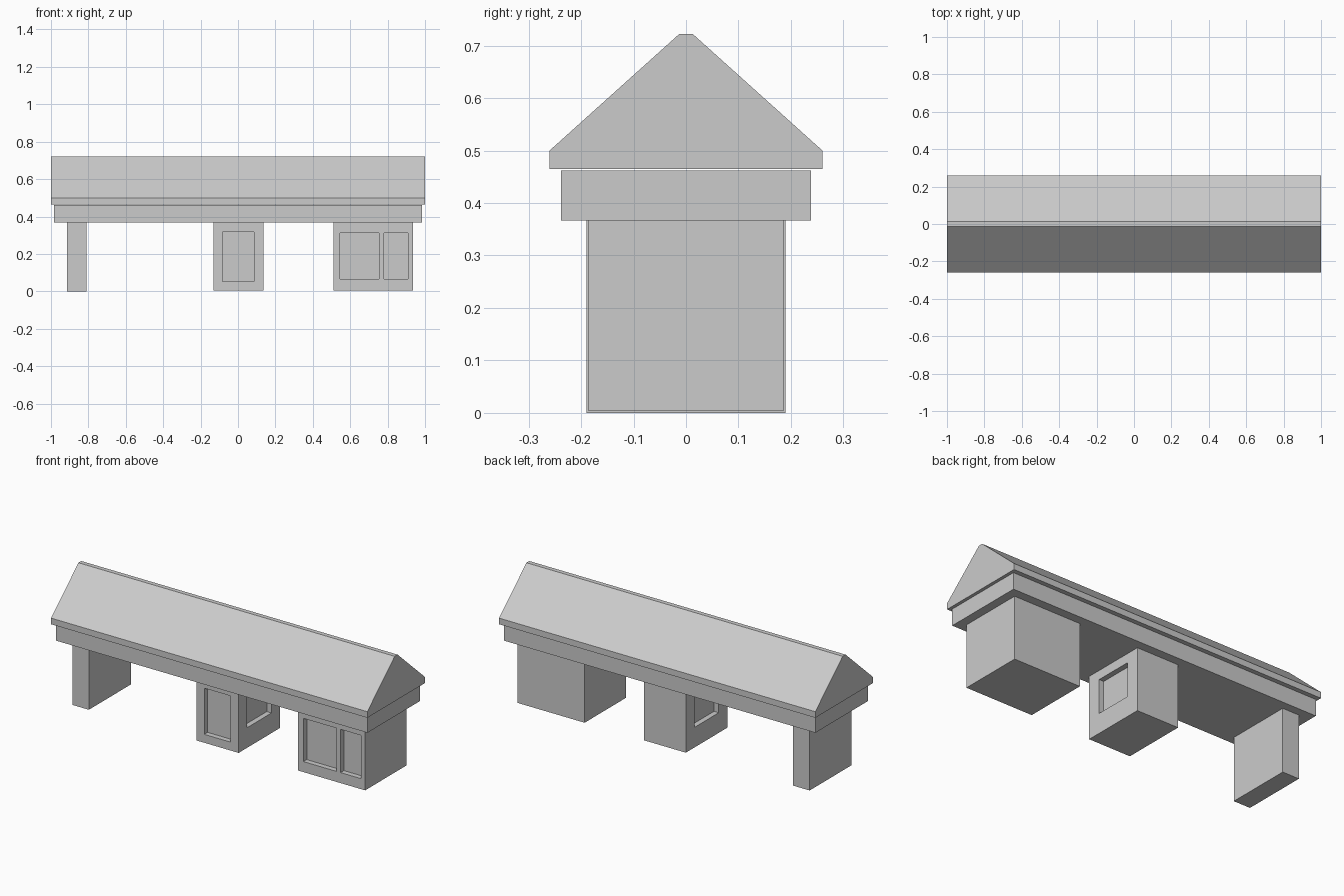
import bpy, bmesh

if "Cube" in bpy.data.objects:
    bpy.data.objects.remove(bpy.data.objects["Cube"])


def finish(name, bm):
    bmesh.ops.recalc_face_normals(bm, faces=bm.faces[:])
    mesh = bpy.data.meshes.new(name)
    bm.to_mesh(mesh)
    bm.free()
    ob = bpy.data.objects.new(name, mesh)
    bpy.context.collection.objects.link(ob)
    return ob


def box(name, x, y, z):
    bm = bmesh.new()
    bmesh.ops.create_cube(bm, size=1)
    for v in bm.verts:
        v.co = [r[0] if c < 0 else r[1] for c, r in zip(v.co, (x, y, z))]
    return finish(name, bm)


def recess(ob, name, x, y, z):
    """Cut a shallow window niche with a hidden box."""
    cutter = box(name, x, y, z)
    cutter.hide_render = True
    cutter.hide_set(True)
    cutter.display_type = 'WIRE'
    mod = ob.modifiers.new(name, 'BOOLEAN')
    mod.object = cutter
    mod.operation = 'DIFFERENCE'
    mod.solver = 'EXACT'


# Gabled roof with fascia and a narrow flat ridge
profile = [(-0.26, 0.465), (0.26, 0.465), (0.26, 0.50),
           (0.013, 0.722), (-0.013, 0.722), (-0.26, 0.50)]
bm = bmesh.new()
face = bm.faces.new([bm.verts.new((-1, y, z)) for y, z in profile])
ext = bmesh.ops.extrude_face_region(bm, geom=[face], use_keep_orig=True)
bmesh.ops.translate(bm, vec=(2, 0, 0),
                    verts=[g for g in ext['geom'] if isinstance(g, bmesh.types.BMVert)])
finish("roof", bm)

# Long beam under the roof
box("beam", (-0.985, 0.985), (-0.238, 0.238), (0.367, 0.462))

# Supporting blocks
box("left_pier", (-0.915, -0.81), (-0.19, 0.19), (0, 0.368))
F, B, D = -0.187, 0.187, 0.03
booth = box("middle_booth", (-0.13, 0.135), (F, B), (0.005, 0.368))
room = box("right_room", (0.51, 0.935), (F, B), (0.005, 0.368))

# Front windows
recess(booth, "booth_front_cutter", (-0.082, 0.085), (F - 0.05, F + D), (0.053, 0.317))
recess(room, "room_wide_cutter", (0.545, 0.755), (F - 0.05, F + D), (0.065, 0.312))
recess(room, "room_narrow_cutter", (0.78, 0.91), (F - 0.05, F + D), (0.065, 0.312))

# Side windows of the booth
recess(booth, "booth_right_cutter", (0.135 - D, 0.185), (-0.11, 0.11), (0.12, 0.315))
recess(booth, "booth_left_cutter", (-0.18, -0.13 + D), (-0.11, 0.11), (0.12, 0.315))
